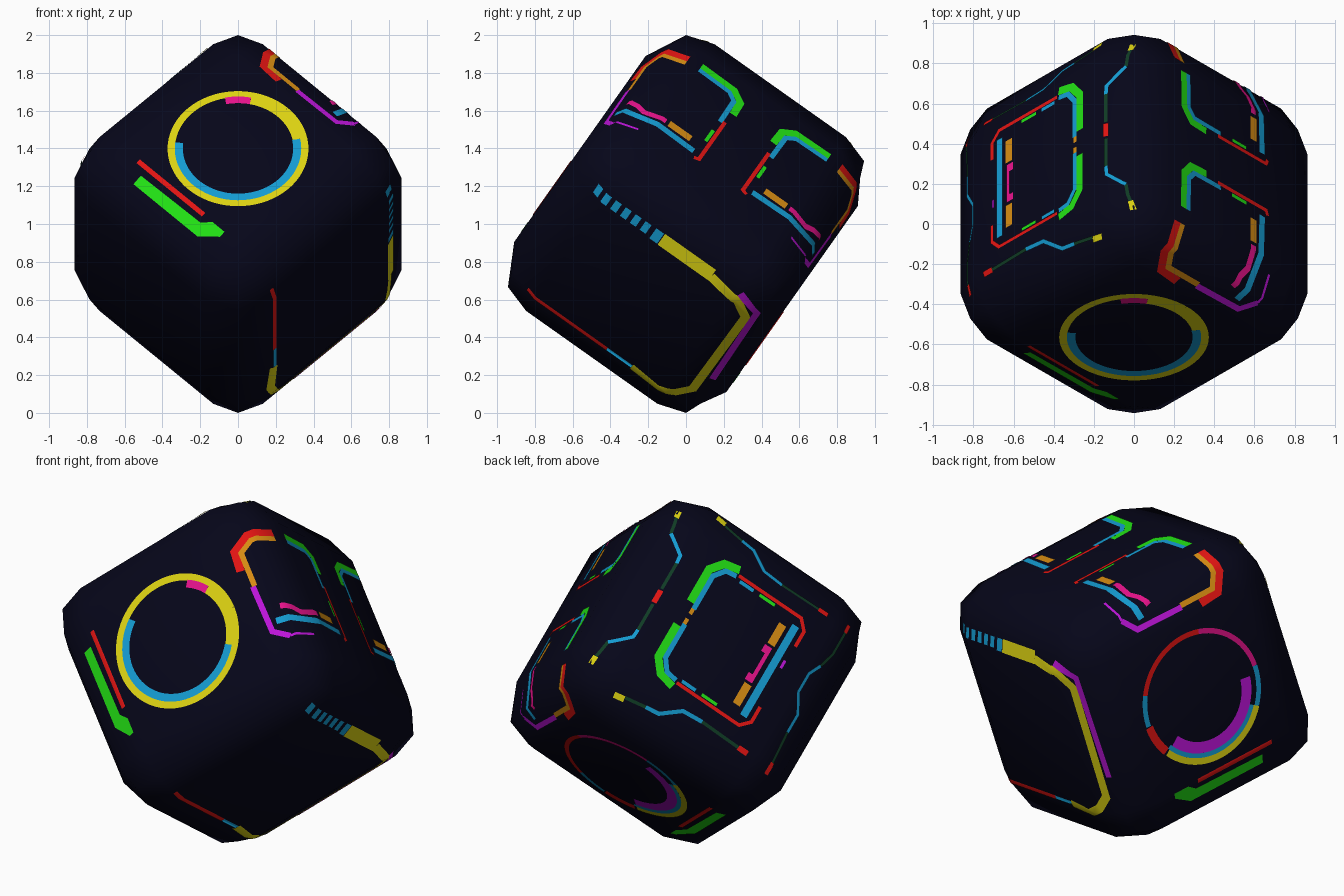
import bpy, bmesh, math
from mathutils import Vector
from mathutils.bvhtree import BVHTree

if "Cube" in bpy.data.objects:
    bpy.data.objects.remove(bpy.data.objects["Cube"])

# Cube axes: body diagonal is vertical, the cube balances on one corner
A = Vector((-0.7071, 0.4082, 0.5774))
B = Vector((0, -0.8165, 0.5774))
C = Vector((0.7071, 0.4082, 0.5774))
H, R = 0.688, 0.262            # half size and edge rounding
F = H - R                      # half width of the flat part of a face
SEG = 2 * R * math.sin(math.pi / 8)
MID = F + R * math.sqrt(0.5)

COLOURS = {
    "navy": (0.0018, 0.0018, 0.010), "yellow": (0.72, 0.65, 0.006),
    "cyan": (0.007, 0.33, 0.64), "pink": (0.80, 0.006, 0.26),
    "red": (0.75, 0.007, 0.006), "green": (0.016, 0.74, 0.007),
    "orange": (0.67, 0.26, 0.006), "purple": (0.50, 0.007, 0.68),
    "dark_green": (0.005, 0.045, 0.018)}
NAMES = list(COLOURS)
MATS = []
for name, c in COLOURS.items():
    m = bpy.data.materials.new(name)
    m.diffuse_color = (*c, 1)
    m.use_nodes = True
    m.node_tree.nodes["Principled BSDF"].inputs["Base Color"].default_value = m.diffuse_color
    MATS.append(m)


def add_object(name, bm):
    me = bpy.data.meshes.new(name)
    for m in MATS:
        me.materials.append(m)
    bm.faces.ensure_lookup_table()
    idx = [f.material_index for f in bm.faces]
    bm.to_mesh(me)
    me.shade_smooth()
    for poly, i in zip(me.polygons, idx):
        poly.material_index = i
    ob = bpy.data.objects.new(name, me)
    ob.location.z = 1.0
    bpy.context.collection.objects.link(ob)
    return ob


# Body: cube with two-segment rounded edges
body = bmesh.new()
bmesh.ops.create_cube(body, size=1)
bmesh.ops.subdivide_edges(body, edges=body.edges[:], cuts=2, use_grid_fill=True)
for v in body.verts:
    s = [math.copysign(1, c) for c in v.co]
    out = Vector([k if abs(c) > 0.4 else 0 for k, c in zip(s, v.co)]).normalized()
    q = Vector(s) * F + out * R
    v.co = A * q.x + B * q.y + C * q.z
bmesh.ops.recalc_face_normals(body, faces=body.faces[:])
body.normal_update()
add_object("cube_body", body)
TREE = BVHTree.FromBMesh(body)


def wrap(s):
    """Unrolled distance from face centre -> (position, drop below face)."""
    t = abs(s)
    if t <= F:
        p, d = t, 0
    elif t <= F + SEG:
        k = (t - F) / SEG
        p, d = F + k * (MID - F), k * (H - MID)
    else:
        k = min((t - F - SEG) / SEG, 1)
        p, d = MID + k * (H - MID), H - MID + k * (MID - F)
    return math.copysign(p, s), d


class Face:
    """Thin painted plates on one cube face, drawn in unrolled (p, q)."""

    def __init__(self, name, n, p, q):
        self.name, self.n, self.p, self.q = name, n, p, q
        self.bm, self.count = bmesh.new(), 0

    def plate(self, colour, polys):
        tmp = bmesh.new()
        for poly in polys:
            tmp.faces.new([tmp.verts.new((x, y, 0)) for x, y in poly])
        bmesh.ops.remove_doubles(tmp, verts=tmp.verts[:], dist=1e-5)
        for axis in ((1, 0, 0), (0, 1, 0)):
            for d in (F, F + SEG, F + 2 * SEG):
                for sg in (-1, 1):
                    bmesh.ops.bisect_plane(
                        tmp, geom=tmp.verts[:] + tmp.edges[:] + tmp.faces[:],
                        plane_co=Vector(axis) * d * sg, plane_no=axis)
        lift = 0.003 + 0.0001 * self.count
        self.count += 1
        new = {}
        for v in tmp.verts:
            (x, dx), (y, dy) = wrap(v.co.x), wrap(v.co.y)
            pt = self.p * x + self.q * y + self.n * (H - dx - dy)
            loc, nor, _, _ = TREE.find_nearest(pt)
            if nor.dot(loc) < 0:
                nor = -nor
            new[v] = self.bm.verts.new(loc + nor * lift)
        for f in tmp.faces:
            g = self.bm.faces.new([new[v] for v in f.verts])
            g.material_index = NAMES.index(colour)
            g.normal_update()
            if g.normal.dot(g.calc_center_median()) < 0:
                g.normal_flip()
        tmp.free()

    def stroke(self, colour, pts, w):
        pts = [Vector(p) for p in pts]
        sides = []
        for i, p in enumerate(pts):
            d0 = (p - pts[i - 1]).normalized() if i else None
            d1 = (pts[i + 1] - p).normalized() if i < len(pts) - 1 else None
            d = ((d0 or d1) + (d1 or d0)).normalized()
            side = Vector((-d.y, d.x)) * (w / 2 / max(d.dot(d0 or d1), 0.6))
            sides.append((p + side, p - side))
        self.plate(colour, [(a[0], b[0], b[1], a[1]) for a, b in zip(sides, sides[1:])])

    def arc(self, colour, a0, a1, r0, r1):
        n = max(2, int(abs(a1 - a0) / 5))
        r = (r0 + r1) / 2
        ang = [math.radians(a0 + (a1 - a0) * i / n) for i in range(n + 1)]
        self.stroke(colour, [(r * math.cos(t), r * math.sin(t)) for t in ang], r1 - r0)

    def done(self):
        add_object(self.name, self.bm)


def edge_bar(f):
    """Red line and green bar beside each ring."""
    f.stroke("red", [(-0.43, 0.317), (-0.43, -0.173)], 0.026)
    f.plate("green", [[(-0.54, 0.25), (-0.48, 0.25), (-0.473, -0.19), (-0.54, -0.23)],
                      [(-0.54, -0.23), (-0.473, -0.19), (-0.43, -0.24),
                       (-0.43, -0.33), (-0.465, -0.33)]])


# Front face: ring gauge
f = Face("front_ring_markings", B, C, A)
f.arc("yellow", 0, 360, 0.334, 0.373)
f.arc("yellow", -34, 33, 0.295, 0.336)
f.arc("pink", 33, 57, 0.295, 0.338)
f.arc("cyan", 128, 326, 0.292, 0.335)
edge_bar(f)
f.done()

# Back lower face: multicoloured ring
f = Face("back_ring_markings", -B, C, A)
for col, a0, a1, r0, r1 in (
        ("pink", 2, 74, 0.343, 0.372), ("red", 74, 154, 0.343, 0.372),
        ("cyan", 154, 182, 0.343, 0.372), ("red", 183, 212, 0.332, 0.378),
        ("yellow", 214, 326, 0.338, 0.374), ("cyan", 326, 362, 0.343, 0.372),
        ("cyan", 212, 326, 0.312, 0.338), ("purple", 214, 355, 0.25, 0.312)):
    f.arc(col, 90 - a0, 90 - a1, r0, r1)
edge_bar(f)
f.done()

# Upper right face: two mirrored frames wrapping over the edges
FRAME = (
    ("red", 0.045, [(0.17, 0.775), (0.29, 0.765), (0.355, 0.67), (0.355, 0.497)]),
    ("orange", 0.03, [(0.06, 0.735), (0.27, 0.735), (0.32, 0.66), (0.32, 0.497)]),
    ("purple", 0.032, [(0.06, 0.745), (-0.23, 0.74), (-0.29, 0.66)]),
    ("purple", 0.014, [(-0.29, 0.66), (-0.29, 0.50)]),
    ("green", 0.042, [(0.34, 0.415), (0.335, 0.20), (0.285, 0.135), (0.18, 0.13)]),
    ("cyan", 0.028, [(0.308, 0.415), (0.303, 0.215), (0.265, 0.168), (0.08, 0.165)]),
    ("red", 0.022, [(0.10, 0.142), (-0.24, 0.142), (-0.25, 0.17)]),
    ("green", 0.02, [(0.0, 0.168), (-0.10, 0.168)]),
    ("cyan", 0.038, [(-0.18, 0.70), (-0.205, 0.42), (-0.212, 0.19)]),
    ("pink", 0.034, [(-0.105, 0.65), (-0.12, 0.58), (-0.15, 0.53), (-0.15, 0.40)]),
    ("orange", 0.045, [(-0.15, 0.38), (-0.15, 0.24)]))
f = Face("upper_right_double_frame", C, A, B)
for m in (1, -1):
    for col, w, pts in FRAME:
        f.stroke(col, [(x, y * m) for x, y in pts], w)
f.done()

# Upper left face: single frame with circuit traces around it
f = Face("upper_left_frame_and_traces", A, C, B)
HALF = (
    ("green", 0.045, [(0.16, -0.385), (0.25, -0.365), (0.308, -0.29), (0.308, -0.075)]),
    ("cyan", 0.028, [(0.16, -0.345), (0.225, -0.335), (0.272, -0.27), (0.272, -0.05)]),
    ("orange", 0.022, [(0.275, -0.05), (0.275, -0.015)]),
    ("red", 0.02, [(0.15, -0.355), (-0.26, -0.355), (-0.31, -0.30), (-0.31, -0.20)]),
    ("green", 0.018, [(0.0, -0.33), (-0.10, -0.33)]),
    ("cyan", 0.02, [(0.13, -0.33), (0.04, -0.33)]),
    ("orange", 0.045, [(-0.19, -0.265), (-0.19, -0.13)]),
    ("pink", 0.04, [(-0.18, -0.115), (-0.18, -0.07)]),
    # trace beside the upper right edge
    ("yellow", 0.03, [(0.60, -0.51), (0.60, -0.46)]),
    ("dark_green", 0.018, [(0.60, -0.46), (0.585, -0.36)]),
    ("cyan", 0.02, [(0.585, -0.36), (0.56, -0.34), (0.48, -0.27), (0.476, -0.22)]),
    ("dark_green", 0.018, [(0.476, -0.22), (0.476, -0.05)]),
    # trace beside the frame
    ("yellow", 0.034, [(0.40, -0.60), (0.34, -0.59)]),
    ("dark_green", 0.018, [(0.34, -0.58), (0.22, -0.56)]),
    ("cyan", 0.022, [(0.22, -0.56), (0.14, -0.55), (0.04, -0.465), (-0.08, -0.455)]),
    ("dark_green", 0.018, [(-0.08, -0.455), (-0.32, -0.46)]),
    ("red", 0.03, [(-0.32, -0.46), (-0.38, -0.46)]))
for m in (1, -1):
    for col, w, pts in HALF:
        f.stroke(col, [(x, y * m) for x, y in pts], w)
f.stroke("cyan", [(-0.255, -0.30), (-0.255, 0.30)], 0.042)
f.stroke("pink", [(-0.195, -0.115), (-0.195, 0.115)], 0.022)
f.stroke("purple", [(-0.30, 0.05), (-0.30, 0.10)], 0.016)
f.stroke("red", [(0.476, -0.04), (0.476, 0.04)], 0.03)
# trace beside the lower left edge
f.stroke("red", [(-0.54, -0.48), (-0.535, -0.41)], 0.026)
f.stroke("dark_green", [(-0.535, -0.41), (-0.52, -0.22)], 0.018)
f.stroke("cyan", [(-0.52, -0.22), (-0.52, -0.10), (-0.45, 0.0), (-0.45, 0.12), (-0.49, 0.20)], 0.02)
f.stroke("dark_green", [(-0.49, 0.20), (-0.52, 0.30), (-0.52, 0.44)], 0.018)
f.stroke("red", [(-0.52, 0.44), (-0.52, 0.50)], 0.026)
f.done()

# Lower right face: track running around the face border
f = Face("lower_right_track", -A, C, B)
f.stroke("red", [(-0.415, 0.49), (-0.415, -0.04)], 0.024)
f.stroke("cyan", [(-0.415, -0.04), (-0.415, -0.22)], 0.022)
f.stroke("yellow", [(-0.42, -0.20), (-0.44, -0.38), (-0.40, -0.47), (-0.33, -0.54),
                    (0.33, -0.55), (0.43, -0.46), (0.465, -0.27)], 0.05)
f.stroke("yellow", [(0.475, -0.27), (0.475, 0.06)], 0.075)
f.stroke("purple", [(0.475, -0.45), (0.39, -0.59), (-0.21, -0.60)], 0.036)
f.stroke("cyan", [(0.475, 0.065), (0.475, 0.115)], 0.07)
for i in range(6):
    y = 0.145 + i * 0.064
    f.stroke("cyan", [(0.478, y), (0.478, y + 0.038)], 0.06)
f.done()
